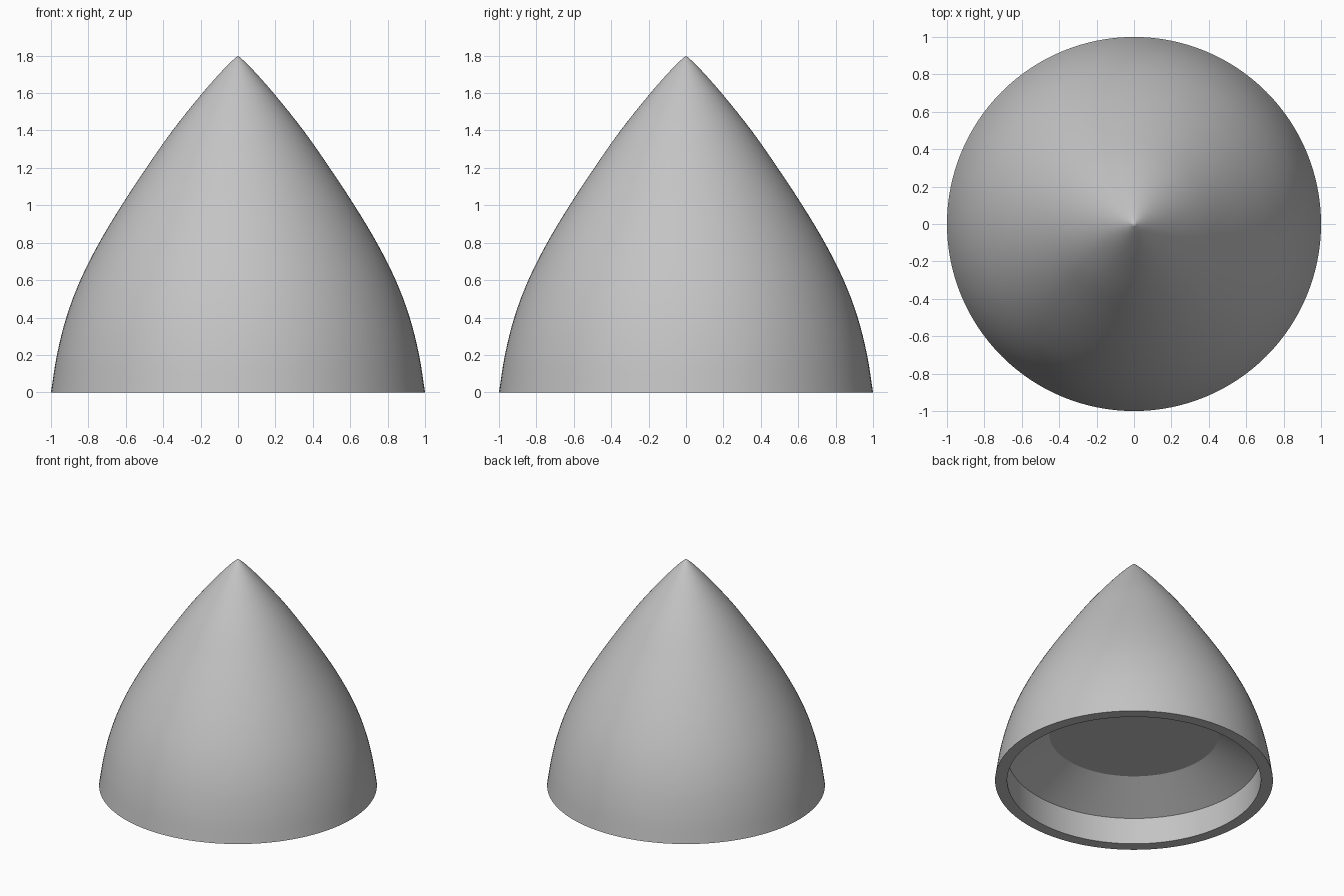
import bpy
import bmesh
import math
from mathutils import Vector, Matrix

default = bpy.data.objects.get("Cube")
if default:
    bpy.data.objects.remove(default, do_unlink=True)

SIDES = 128

grey = bpy.data.materials.new("plain_grey")
grey.use_nodes = True
colour = (0.55, 0.55, 0.55, 1.0)
grey.diffuse_color = colour
grey.node_tree.nodes["Principled BSDF"].inputs["Base Color"].default_value = colour


def smooth_path(points, steps):
    """Catmull-Rom path through (radius, height) points."""
    pts = [Vector(p) for p in points]
    pts = [2 * pts[0] - pts[1]] + pts + [2 * pts[-1] - pts[-2]]
    path = []
    for a, b, c, d in zip(pts, pts[1:], pts[2:], pts[3:]):
        for i in range(steps):
            t = i / steps
            path.append(0.5 * (2 * b + (c - a) * t + (2 * a - 5 * b + 4 * c - d) * t ** 2
                               + (3 * b - a - 3 * c + d) * t ** 3))
    return path + [pts[-2]]


def lathe(name, profile, material):
    """Revolve a profile, running from axis to axis, around z."""
    bm = bmesh.new()
    verts = [bm.verts.new((r, 0, z)) for r, z in profile]
    edges = [bm.edges.new(pair) for pair in zip(verts, verts[1:])]
    bmesh.ops.spin(bm, geom=verts + edges, cent=(0, 0, 0), axis=(0, 0, 1),
                   angle=math.tau, steps=SIDES, use_merge=True)
    bmesh.ops.remove_doubles(bm, verts=bm.verts, dist=0.0001)
    bmesh.ops.recalc_face_normals(bm, faces=bm.faces)
    mesh = bpy.data.meshes.new(name)
    bm.to_mesh(mesh)
    bm.free()
    mesh.materials.append(material)
    obj = bpy.data.objects.new(name, mesh)
    bpy.context.collection.objects.link(obj)
    bpy.ops.object.select_all(action="DESELECT")
    obj.select_set(True)
    bpy.context.view_layer.objects.active = obj
    bpy.ops.object.shade_smooth_by_angle(angle=math.radians(25))
    return obj


# Pointed outer shell, from the tip down to the base
outer = smooth_path([(0, 1.8), (0.065, 1.74), (0.19, 1.6), (0.35, 1.4), (0.49, 1.2),
                     (0.622, 1.0), (0.742, 0.8), (0.843, 0.6), (0.918, 0.4),
                     (0.968, 0.2), (1, 0)], 4)

# Recess underneath: flat rim, straight wall, sloped shoulder, flat ceiling
recess = [(0.913, 0), (0.913, 0.21), (0.61, 0.385), (0, 0.385)]

lathe("nose_cone", [tuple(p) for p in outer] + recess, grey)
